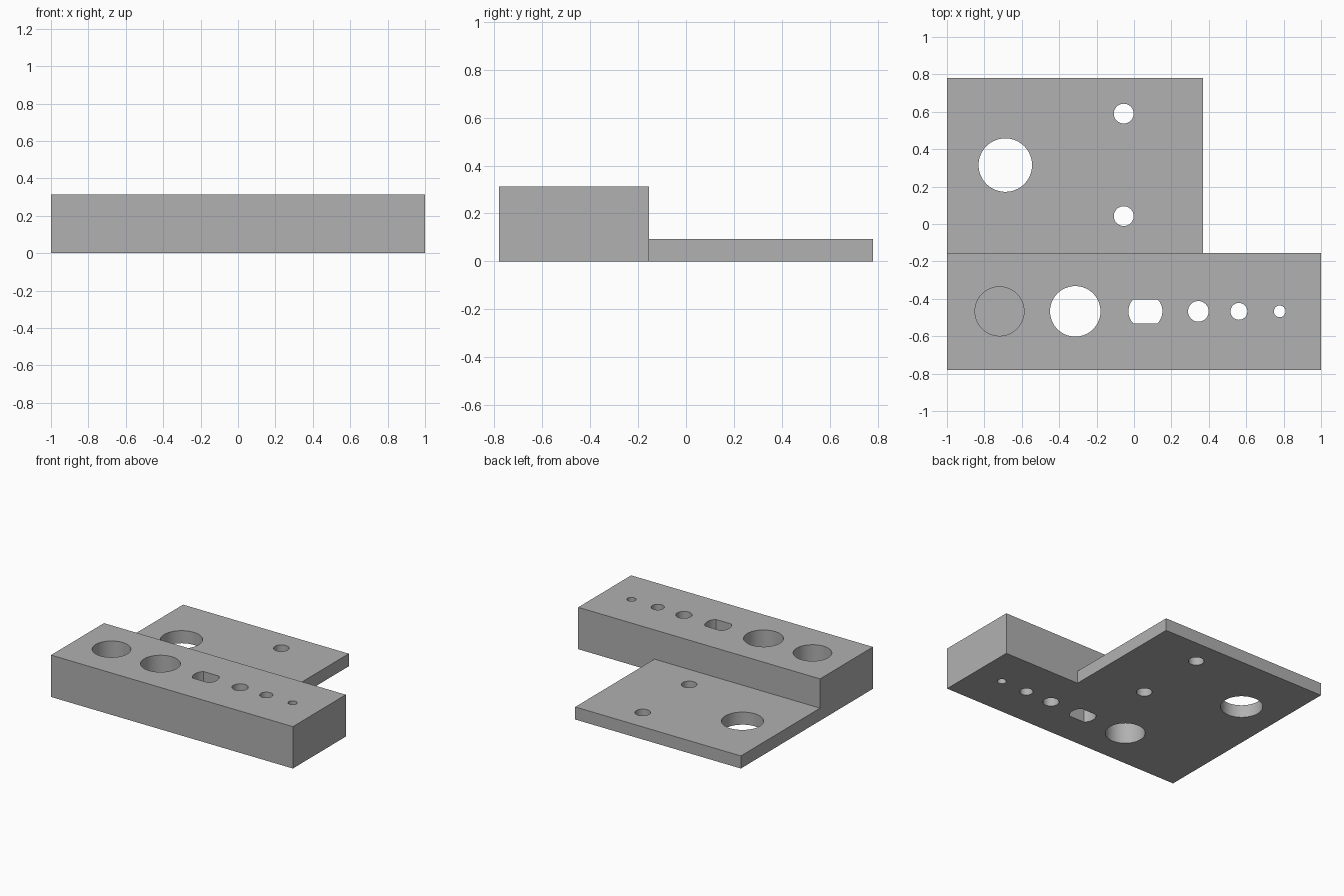
import bpy, bmesh
from math import sin, cos, pi, asin

default = bpy.data.objects.get("Cube")
if default:
    bpy.data.objects.remove(default, do_unlink=True)

# Main levels and edges
FRONT, STEP, BACK = -0.78, -0.155, 0.78
FLANGE_X = 0.37
TOP, FLANGE_TOP = 0.313, 0.094
ROW_Y = -0.467

grey = bpy.data.materials.new("machined_grey")
grey.use_nodes = True
colour = (0.44, 0.44, 0.44, 1)
grey.diffuse_color = colour
grey.node_tree.nodes["Principled BSDF"].inputs["Base Color"].default_value = colour


def add_prism(bm, outline, z0, z1):
    """Closed prism over a counter-clockwise outline."""
    low = [bm.verts.new((x, y, z0)) for x, y in outline]
    high = [bm.verts.new((x, y, z1)) for x, y in outline]
    bm.faces.new(low[::-1])
    bm.faces.new(high)
    n = len(outline)
    for i in range(n):
        j = (i + 1) % n
        bm.faces.new((low[i], low[j], high[j], high[i]))


def make_object(name, bm):
    mesh = bpy.data.meshes.new(name)
    bm.to_mesh(mesh)
    bm.free()
    obj = bpy.data.objects.new(name, mesh)
    bpy.context.collection.objects.link(obj)
    return obj


def circle(x, y, r, n=64):
    return [(x + r * cos(2 * pi * i / n), y + r * sin(2 * pi * i / n)) for i in range(n)]


def flatted_circle(x, y, r, half, n=16):
    """Circle with its front and back cut flat."""
    a = asin(half / r)
    angles = [-a + 2 * a * i / n for i in range(n + 1)]
    angles += [t + pi for t in angles]
    return [(x + r * cos(t), y + r * sin(t)) for t in angles]


def cut(target, cutter):
    cutter.hide_render = True
    mod = target.modifiers.new("cut", "BOOLEAN")
    mod.operation = "DIFFERENCE"
    mod.solver = "EXACT"
    mod.object = cutter
    bpy.context.view_layer.objects.active = target
    bpy.ops.object.modifier_apply(modifier=mod.name)
    bpy.data.objects.remove(cutter, do_unlink=True)


# Bracket body: L-shaped footprint at full height
bm = bmesh.new()
add_prism(bm, [(-1, FRONT), (1, FRONT), (1, STEP), (FLANGE_X, STEP),
               (FLANGE_X, BACK), (-1, BACK)], 0, TOP)
body = make_object("stepped_bracket", bm)
body.data.materials.append(grey)

# Lower the rear part to a thin flange
bm = bmesh.new()
add_prism(bm, [(-1.2, STEP), (0.5, STEP), (0.5, 1), (-1.2, 1)], FLANGE_TOP, 0.5)
cut(body, make_object("step_cutter", bm))

# Holes: blind bore, through row in the block, then flange holes
bm = bmesh.new()
add_prism(bm, circle(-0.719, ROW_Y, 0.131), 0.063, 0.5)
for x, r in ((-0.314, 0.135), (0.344, 0.055), (0.561, 0.045), (0.779, 0.031)):
    add_prism(bm, circle(x, ROW_Y, r), -0.1, 0.5)
add_prism(bm, flatted_circle(0.061, ROW_Y, 0.091, 0.064), -0.1, 0.5)
for x, y, r in ((-0.688, 0.315, 0.143), (-0.055, 0.59, 0.053), (-0.055, 0.042, 0.053)):
    add_prism(bm, circle(x, y, r), -0.1, 0.3)
cut(body, make_object("hole_cutters", bm))

# Smooth bores, crisp edges
bpy.ops.object.select_all(action="DESELECT")
body.select_set(True)
bpy.context.view_layer.objects.active = body
bpy.ops.object.shade_smooth_by_angle(angle=pi / 6)
